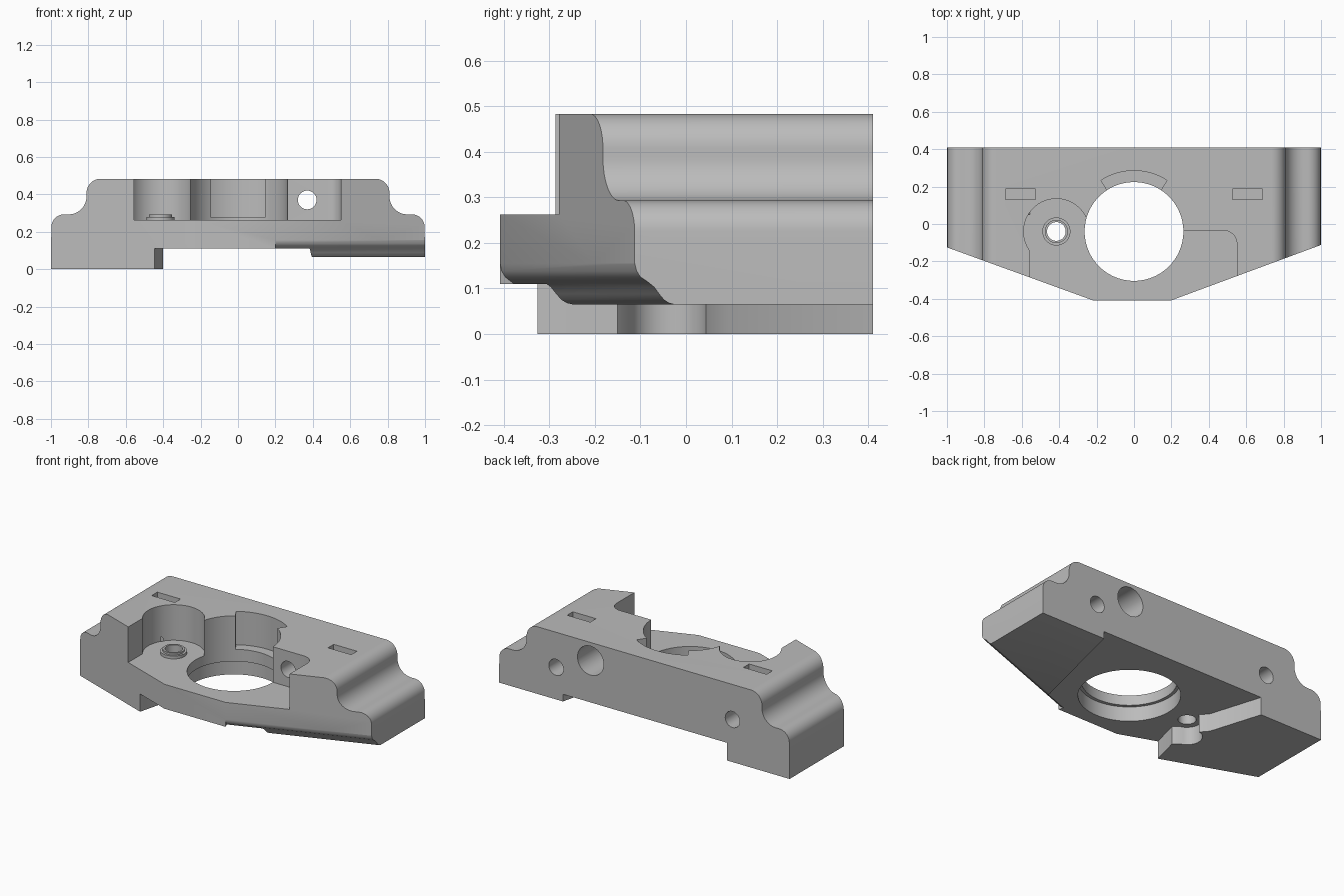
import bpy, bmesh
from math import cos, sin, radians
from mathutils import Matrix, Vector

if "Cube" in bpy.data.objects:
    bpy.data.objects.remove(bpy.data.objects["Cube"], do_unlink=True)

grey = bpy.data.materials.new("machined grey")
grey.use_nodes = True
colour = (0.5, 0.5, 0.5, 1)
grey.diffuse_color = colour
grey.node_tree.nodes["Principled BSDF"].inputs["Base Color"].default_value = colour

TOP = 0.483       # top face
FLOOR = 0.262     # pocket floor
UNDER = 0.11      # underside of the web
BORE = (0, -0.04)
BOSS = (-0.415, -0.04)
FRONT_A, FRONT_B = Vector((0.2, -0.408, 0)), Vector((1, -0.112, 0))


def arc(cx, cy, r, a, b, n=12):
    return [(cx + r * cos(radians(a + (b - a) * i / n)),
             cy + r * sin(radians(a + (b - a) * i / n))) for i in range(n + 1)]


def prism(name, points, low, high, matrix=Matrix()):
    """Extrude a flat outline from low to high along local z."""
    bm = bmesh.new()
    face = bm.faces.new([bm.verts.new((x, y, low)) for x, y in points])
    new = bmesh.ops.extrude_face_region(bm, geom=[face])["geom"]
    bmesh.ops.translate(bm, vec=(0, 0, high - low),
                        verts=[v for v in new if isinstance(v, bmesh.types.BMVert)])
    bm.transform(matrix)
    bmesh.ops.recalc_face_normals(bm, faces=bm.faces)
    mesh = bpy.data.meshes.new(name)
    bm.to_mesh(mesh)
    bm.free()
    mesh.materials.append(grey)
    obj = bpy.data.objects.new(name, mesh)
    bpy.context.collection.objects.link(obj)
    return obj


def disc(name, centre, r, low, high, matrix=Matrix(), n=64):
    return prism(name, arc(*centre, r, 0, 360 - 360 / n, n - 1), low, high, matrix)


def combine(target, tool, operation="DIFFERENCE"):
    mod = target.modifiers.new(tool.name, "BOOLEAN")
    mod.object, mod.operation, mod.solver = tool, operation, "EXACT"
    bpy.context.view_layer.objects.active = target
    bpy.ops.object.modifier_apply(modifier=mod.name)
    bpy.data.objects.remove(tool, do_unlink=True)


# Local (x, y, z) becomes (x, -z, y): outlines drawn as seen from the front
upright = Matrix.Rotation(radians(90), 4, "X")

# Body: stepped shoulder profile trimmed to the plan outline
half = ([(1, -0.0)] + arc(0.93, 0.225, 0.068, 0, 90)
        + arc(0.905, 0.388, 0.095, 270, 180)
        + arc(0.735, TOP - 0.075, 0.075, 0, 90))
body = prism("carriage_body", half + [(-x, z) for x, z in reversed(half)],
             -0.41, 0.6, upright)
plan = [(-1.1, 0.41), (1.1, 0.41), (1.1, -0.075), FRONT_B[:2], FRONT_A[:2],
        (-0.22, -0.408), (-1, -0.125), (-1.1, -0.089)]
combine(body, prism("plan_trim", plan, -0.1, 0.6), "INTERSECT")

# Underside: recess between the feet, with a clearance bay around the boss hole
bay = arc(*BOSS, 0.085, 100, 255)
recess = ([(-0.575, 0.5), (-0.57, 0.41), (-0.47, 0.09)] + bay
          + [(-0.40, -0.15), (-0.445, -0.325), (-0.465, -0.5),
             (0.34, -0.5), (0.375, -0.34), (0.56, 0.41), (0.58, 0.5)])
combine(body, prism("underside_recess", recess, -0.1, UNDER))
shallow = [(0.25, -0.5), (1.2, -0.5), (1.2, 0.5), (0.45, 0.5)]
combine(body, prism("shallow_foot_cut", shallow, -0.1, 0.065))

# Moulded lower edge along the slanted front
along = (FRONT_B - FRONT_A).normalized()
inward = Vector((-along.y, along.x, 0))
frame = Matrix((inward, Vector((0, 0, 1)), along)).transposed().to_4x4()
frame.translation = FRONT_A
edge = [(-0.1, 0.155), (0, 0.155), (0.004, 0.138), (0.012, 0.125), (0.026, 0.115),
        (0.04, 0.103), (0.05, 0.088), (0.06, 0.075), (0.07, 0.068), (0.085, 0.064),
        (0.085, -0.1), (-0.1, -0.1)]
combine(body, prism("front_edge_cut", edge, 0, 1.1, frame))

# Top pocket open to the front
pocket = ([(-0.555, -0.5), (0.55, -0.5)] + arc(0.48, -0.105, 0.07, 0, 90)
          + [(-0.5, -0.035), (-0.555, -0.06)])
combine(body, prism("front_pocket", pocket, FLOOR, 0.6))
combine(body, disc("boss_pocket", BOSS, 0.175, FLOOR, 0.6))
combine(body, prism("rear_relief", arc(*BORE, 0.325, 57, 123, 20)
                    + arc(*BORE, 0.2, 123, 57), 0.275, 0.6))

# Main bore, wider underneath
combine(body, disc("main_bore", BORE, 0.264, -0.1, 0.6, n=96))
combine(body, disc("lower_bore", BORE, 0.283, -0.1, 0.2, n=96))

# Raised boss with a through hole
combine(body, disc("boss_base", BOSS, 0.075, 0.2, 0.28), "UNION")
combine(body, disc("boss_lip", BOSS, 0.062, 0.22, 0.292), "UNION")
combine(body, disc("boss_hole", BOSS, 0.05, -0.1, 0.5))

# Nut slots and the screw holes behind them
for side in (-1, 1):
    x = 0.607 * side
    slot = [(x - 0.08, 0.132), (x + 0.08, 0.132), (x + 0.08, 0.188), (x - 0.08, 0.188)]
    combine(body, prism("nut_slot", slot, 0.18, 0.6))
    combine(body, disc("screw_hole", (x, 0.265), 0.05, -0.6, -0.05, upright, 40))

# Stepped rod hole from the back into the pocket
combine(body, disc("rod_hole", (0.37, 0.37), 0.05, -0.6, 0.15, upright, 40))
combine(body, disc("rod_counterbore", (0.37, 0.37), 0.09, -0.6, -0.12, upright, 48))

bpy.ops.object.select_all(action="DESELECT")
body.select_set(True)
bpy.context.view_layer.objects.active = body
bpy.ops.object.shade_smooth_by_angle(angle=radians(30))
